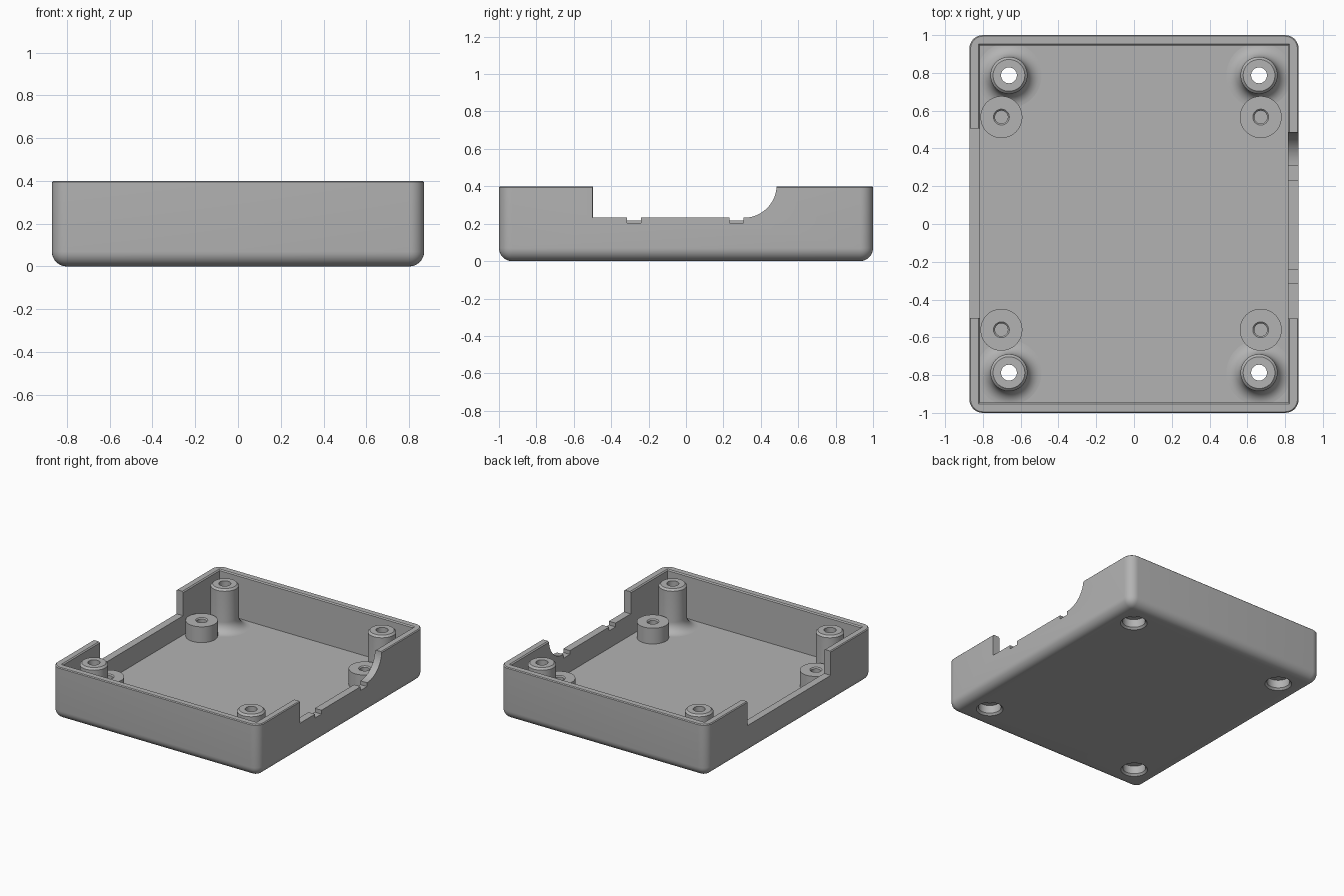
import bpy, bmesh
from math import sin, cos, pi, radians
from mathutils import Vector

cube = bpy.data.objects.get("Cube")
if cube:
    bpy.data.objects.remove(cube, do_unlink=True)

WIDTH, DEPTH, HEIGHT = 1.742, 2.0, 0.4
WALL, FLOOR, ROUND = 0.056, 0.07, 0.07

grey = bpy.data.materials.new("matte grey")
grey.use_nodes = True
grey.diffuse_color = (0.45, 0.45, 0.45, 1)
grey.node_tree.nodes["Principled BSDF"].inputs["Base Color"].default_value = (0.45, 0.45, 0.45, 1)


def finish(name, bm, location=(0, 0, 0)):
    bmesh.ops.recalc_face_normals(bm, faces=bm.faces)
    mesh = bpy.data.meshes.new(name)
    bm.to_mesh(mesh)
    bm.free()
    mesh.materials.append(grey)
    obj = bpy.data.objects.new(name, mesh)
    obj.location = location
    bpy.context.collection.objects.link(obj)
    return obj


def box(bm, low, high):
    low, high = Vector(low), Vector(high)
    verts = bmesh.ops.create_cube(bm, size=1)["verts"]
    for v in verts:
        v.co = (low + high) / 2 + v.co * (high - low)
    return verts


def box_object(name, low, high):
    bm = bmesh.new()
    box(bm, low, high)
    return finish(name, bm)


def lathe(name, profile, location, closed=False, steps=48):
    """Spin a radius and height profile around the vertical axis."""
    bm = bmesh.new()
    verts = [bm.verts.new((r, 0, z)) for r, z in profile]
    pairs = list(zip(verts, verts[1:]))
    if closed:
        pairs.append((verts[-1], verts[0]))
    edges = [bm.edges.new(p) for p in pairs]
    bmesh.ops.spin(bm, geom=verts + edges, axis=(0, 0, 1), cent=(0, 0, 0),
                   angle=2 * pi, steps=steps)
    bmesh.ops.remove_doubles(bm, verts=bm.verts, dist=1e-5)
    return finish(name, bm, location)


def smooth(obj):
    bpy.ops.object.select_all(action='DESELECT')
    obj.select_set(True)
    bpy.context.view_layer.objects.active = obj
    bpy.ops.object.shade_smooth_by_angle(angle=radians(30))


def carve(obj, cutters):
    """Subtract the cutters and then discard them."""
    for c in cutters:
        c.hide_render = True
        mod = obj.modifiers.new(c.name, 'BOOLEAN')
        mod.operation, mod.solver, mod.object = 'DIFFERENCE', 'EXACT', c
    bpy.context.view_layer.update()
    graph = bpy.context.evaluated_depsgraph_get()
    mesh = bpy.data.meshes.new_from_object(obj.evaluated_get(graph))
    obj.modifiers.clear()
    obj.data = mesh
    for c in cutters:
        bpy.data.objects.remove(c, do_unlink=True)


# Outer tray with rounded corners and underside, and a fine chamfer on the rim
X, Y = WIDTH / 2, DEPTH / 2
bm = bmesh.new()
box(bm, (-X, -Y, 0), (X, Y, HEIGHT))
rounded = [e for e in bm.edges if min(v.co.z for v in e.verts) < 0.01]
bmesh.ops.bevel(bm, geom=rounded, offset=ROUND, segments=8, profile=0.5, affect='EDGES')
rim = [e for e in bm.edges if all(v.co.z > HEIGHT - 1e-4 for v in e.verts)]
bmesh.ops.bevel(bm, geom=rim, offset=0.006, segments=1, affect='EDGES')
tray = finish("tray", bm)

# Cavity, opened slightly at the rim
ix, iy = X - WALL, Y - WALL
bm = bmesh.new()
verts = box(bm, (-ix, -iy, FLOOR), (ix, iy, HEIGHT))
top = [f for f in bm.faces if f.normal.z > 0.9 or f.calc_center_median().z > HEIGHT - 0.01]
for offset, lift in ((0, -0.008), (0.008, 0.008), (0, 0.1)):
    if lift < 0:
        for v in top[0].verts:
            v.co.z += lift
        continue
    face = bmesh.ops.extrude_discrete_faces(bm, faces=top)["faces"][0]
    for v in face.verts:
        v.co += Vector((offset * (1 if v.co.x > 0 else -1), offset * (1 if v.co.y > 0 else -1), lift))
    top = [face]
cavity = finish("cavity_cutter", bm)

# Left wall opening with one quarter-round end
R = 0.175
outline = [(-0.5, 0.6), (-0.5, 0.232)]
outline += [(0.31 + R * sin(a), 0.232 + R - R * cos(a)) for a in [i * pi / 24 for i in range(13)]]
outline += [(0.31 + R, 0.6)]
bm = bmesh.new()
face = bm.faces.new([bm.verts.new((ix - 0.03, y, z)) for y, z in outline])
ext = bmesh.ops.extrude_face_region(bm, geom=[face])["geom"]
bmesh.ops.translate(bm, vec=(0.2, 0, 0), verts=[g for g in ext if isinstance(g, bmesh.types.BMVert)])
cutters = [cavity, finish("left_opening_cutter", bm)]

# Small notches below that opening, and the plain opening in the right wall
for y in (-0.278, 0.27):
    cutters.append(box_object("notch_cutter", (ix - 0.03, y - 0.038, 0.203), (X + 0.1, y + 0.038, 0.3)))
cutters.append(box_object("right_opening_cutter", (-X - 0.1, -0.497, 0.216), (-ix + 0.03, 0.505, 0.6)))

# Screw recesses in the underside
posts = [(sx * 0.662, sy * 0.787) for sx in (-1, 1) for sy in (-1, 1)]
BORE, HOLE = 0.08, 0.042
for x, y in posts:
    cutters.append(lathe("recess_cutter", [(0, -0.05), (0.094, -0.05), (0.094, 0), (BORE, 0.014),
                                           (BORE, 0.2), (0, 0.2)], (x, y, 0)))
carve(tray, cutters)
smooth(tray)

# Tall screw posts with a flared foot
FLARE, RADIUS = 0.075, 0.098
foot = [(RADIUS + FLARE * (1 - cos(a)), FLOOR + FLARE * (1 - sin(a)))
        for a in [pi / 2 * (1 - i / 8) for i in range(9)]]
foot = [(RADIUS + FLARE - FLARE * sin(i * pi / 16), FLOOR + FLARE - FLARE * cos(i * pi / 16))
        for i in range(8, -1, -1)]
post = [(HOLE, 0.395), (0.084, 0.395), (RADIUS, 0.381)] + foot
post += [(RADIUS + FLARE, 0.05), (BORE, 0.05), (BORE, 0.075), (HOLE, 0.075)]
for i, (x, y) in enumerate(posts):
    smooth(lathe(f"screw_post_{i + 1}", post, (x, y, 0), closed=True))

# Short board standoffs with blind holes
standoff = [(0, 0.09), (0.034, 0.09), (0.034, 0.182), (0.042, 0.19), (0.111, 0.19), (0.111, FLOOR - 0.01)]
for i, (x, y) in enumerate([(sx, sy) for sx in (-0.702, 0.671) for sy in (-0.56, 0.566)]):
    smooth(lathe(f"board_standoff_{i + 1}", standoff, (x, y, 0)))
